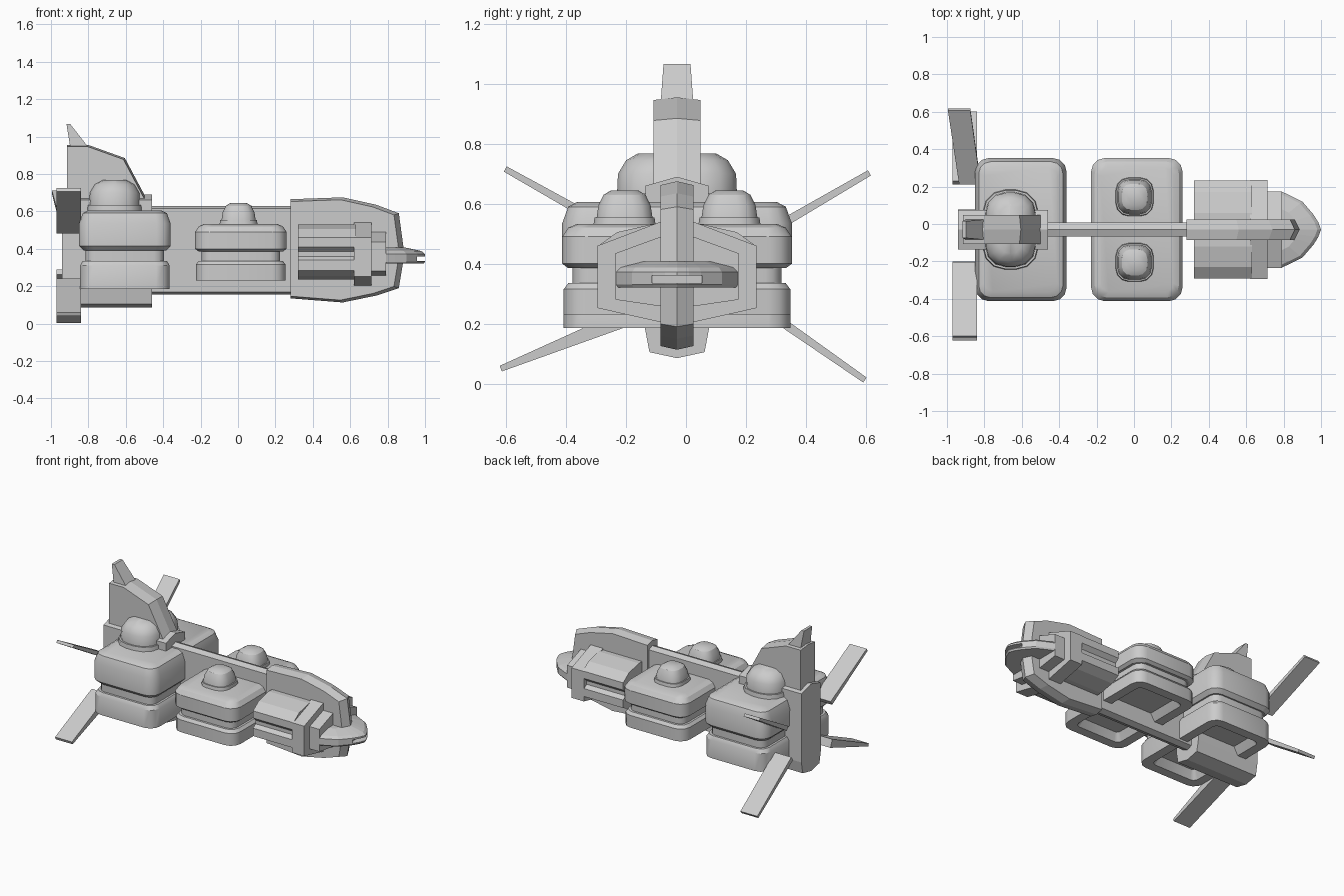
import bpy, bmesh, math
from mathutils import Vector

if "Cube" in bpy.data.objects:
    bpy.data.objects.remove(bpy.data.objects["Cube"])

Y0 = -0.03  # centre plane of the hull


def make(name, rings, smooth=False):
    """Skin a list of equal-length closed rings and cap both ends."""
    bm = bmesh.new()
    vs = [[bm.verts.new(p) for p in r] for r in rings]
    n = len(vs[0])
    for a, b in zip(vs, vs[1:]):
        for i in range(n):
            j = (i + 1) % n
            bm.faces.new((a[i], a[j], b[j], b[i]))
    bm.faces.new(vs[0][::-1])
    bm.faces.new(vs[-1])
    bmesh.ops.recalc_face_normals(bm, faces=bm.faces)
    me = bpy.data.meshes.new(name)
    bm.to_mesh(me)
    bm.free()
    ob = bpy.data.objects.new(name, me)
    bpy.context.collection.objects.link(ob)
    if smooth:
        bpy.ops.object.select_all(action='DESELECT')
        bpy.context.view_layer.objects.active = ob
        ob.select_set(True)
        bpy.ops.object.shade_smooth_by_angle(angle=math.radians(32))
    return ob


def rounded(name, cx, cy, hx, hy, r, levels, seg=3):
    """Stack of rounded rectangles; levels are (z, inset)."""
    rings = []
    for z, d in levels:
        rr = max(r - d * 0.6, 0.02)
        ax, ay = hx - d - rr, hy - d - rr
        ring = []
        for q, (sx, sy) in enumerate(((1, 1), (-1, 1), (-1, -1), (1, -1))):
            for k in range(seg + 1):
                a = (q + k / seg) * math.pi / 2
                ring.append((cx + sx * ax + rr * math.cos(a),
                             cy + sy * ay + rr * math.sin(a), z))
        rings.append(ring)
    return make(name, rings, True)


def ridged(name, profile, w, pivot, s):
    """XZ profile with a full-size centre ridge and smaller side faces."""
    px, pz = pivot
    side = [(px + (x - px) * s, pz + (z - pz) * s) for x, z in profile]
    return make(name, [[(x, Y0 + dy, z) for x, z in p]
                       for dy, p in ((-w, side), (0, profile), (w, side))])


def prism_x(name, half, x0, x1):
    """Extrude a mirrored half section (y, z) along x."""
    sec = half + [(-y, z) for y, z in reversed(half) if y > 0]
    return make(name, [[(x, Y0 + y, z) for y, z in sec] for x in (x0, x1)])


# Central spine and deeper forward keel
prism_x("spine", [(0, .155), (.038, .17), (.038, .615), (0, .63)], -.5, .3)
ridged("forward_keel", [(.28, .135), (.56, .113), (.74, .15), (.86, .19), (.89, .37),
                        (.86, .59), (.74, .635), (.56, .675), (.28, .665)],
       .055, (.28, .39), .955)

# Tail body, fin and spike
prism_x("tail_body", [(0, .085), (.092, .105), (.107, .185), (.105, .66), (0, .69)], -.94, -.46)
ridged("tail_fin", [(-.915, .6), (-.915, .955), (-.80, .955), (-.605, .885), (-.48, .65), (-.48, .6)],
       .078, (-.915, .6), .975)
make("tail_spike", [[(x, Y0 + sy * w, z) for x, w in ((x0, w), (x1, w)) for sy in ((-1, 1) if x == x0 else (1, -1))]
                    for x0, x1, w, z in ((-.895, -.79, .055, .93), (-.917, -.897, .045, 1.067))])

# Hull pods with a groove round the middle and a recessed underside
rounded("rear_pod", -.605, Y0, .245, .383, .075,
        [(.24, .1), (.185, .07), (.185, .005), (.31, .005), (.335, .02), (.335, .035), (.39, .035),
         (.39, .025), (.415, 0), (.535, 0), (.59, .02), (.606, .05)])
rounded("middle_pod", .015, Y0, .245, .383, .075,
        [(.28, .1), (.23, .07), (.23, .005), (.315, .005), (.335, .02), (.335, .035), (.385, .035),
         (.385, .02), (.4, 0), (.49, 0), (.52, .02), (.533, .05)])

# Domes on the pods
rounded("rear_dome", -.66, Y0, .15, .215, .12,
        [(.59, 0), (.635, .005), (.635, .015), (.70, .018), (.745, .045), (.768, .085)])
for side in (-1, 1):
    rounded("middle_dome", 0.003, Y0 + side * .175, .103, .105, .07,
            [(.52, 0), (.555, .005), (.555, .012), (.595, .018), (.63, .035), (.645, .06)])

# Grooved engine block and hexagonal collars ahead of it
prism_x("engine_block", [(0, .235), (.09, .235), (.2, .255), (.262, .285), (.262, .34), (.235, .36),
                         (.235, .385), (.262, .41), (.262, .46), (.2, .505), (.09, .53), (0, .53)],
        .32, .63)
prism_x("large_collar", [(0, .2), (.055, .205), (.265, .252), (.265, .46), (.055, .54), (0, .555)], .62, .715)
prism_x("small_collar", [(0, .25), (.205, .28), (.205, .435), (.055, .49), (0, .505)], .71, .79)

# Flat rounded nose with a viewing slit
half = [(0.0, .205), (.07, .203), (.12, .18), (.18, .15), (.24, .08), (.265, .04), (.28, 0)]
outline = half + [(x, -y) for x, y in reversed(half[:-1])]
nose = make("nose", [[(.72 + x * s, Y0 + y * s, z) for x, y in outline]
                     for z, s in ((.32, .97), (.33, 1), (.372, 1), (.388, .93), (.408, .6))])
slit = make("slit_cutter", [[(x, Y0 + y, z) for x, y in ((.94, -.083), (1.1, -.083), (1.1, .083), (.94, .083))]
                            for z in (.336, .36)])
slit.hide_render = True
slit.hide_viewport = True
cut = nose.modifiers.new("slit", 'BOOLEAN')
cut.object = slit
cut.operation = 'DIFFERENCE'
cut.solver = 'EXACT'


def blade(name, root, tip, rx, tx, rt=.016, tt=.010):
    """Tail blade from root (y, z) to tip with x ranges and half thicknesses."""
    d = (Vector(tip) - Vector(root)).normalized()
    n = Vector((-d.y, d.x))
    rings = []
    for c, (x0, x1), t in ((root, rx, rt), (tip, tx, tt)):
        a, b = Vector(c) + n * t, Vector(c) - n * t
        rings.append([(x0, *a), (x1, *a), (x1, *b), (x0, *b)])
    make(name, rings)


# Four tail blades
std = (-.97, -.84)
blade("upper_blade_near", (-.21, .495), (-.603, .716), std, std)
blade("lower_blade_near", (-.21, .215), (-.618, .05), std, std, .028)
blade("lower_blade_far", (.22, .275), (.597, .012), std, std)
blade("upper_blade_far", (.22, .475), (.612, .703), (-.935, -.82), (-.995, -.875))
